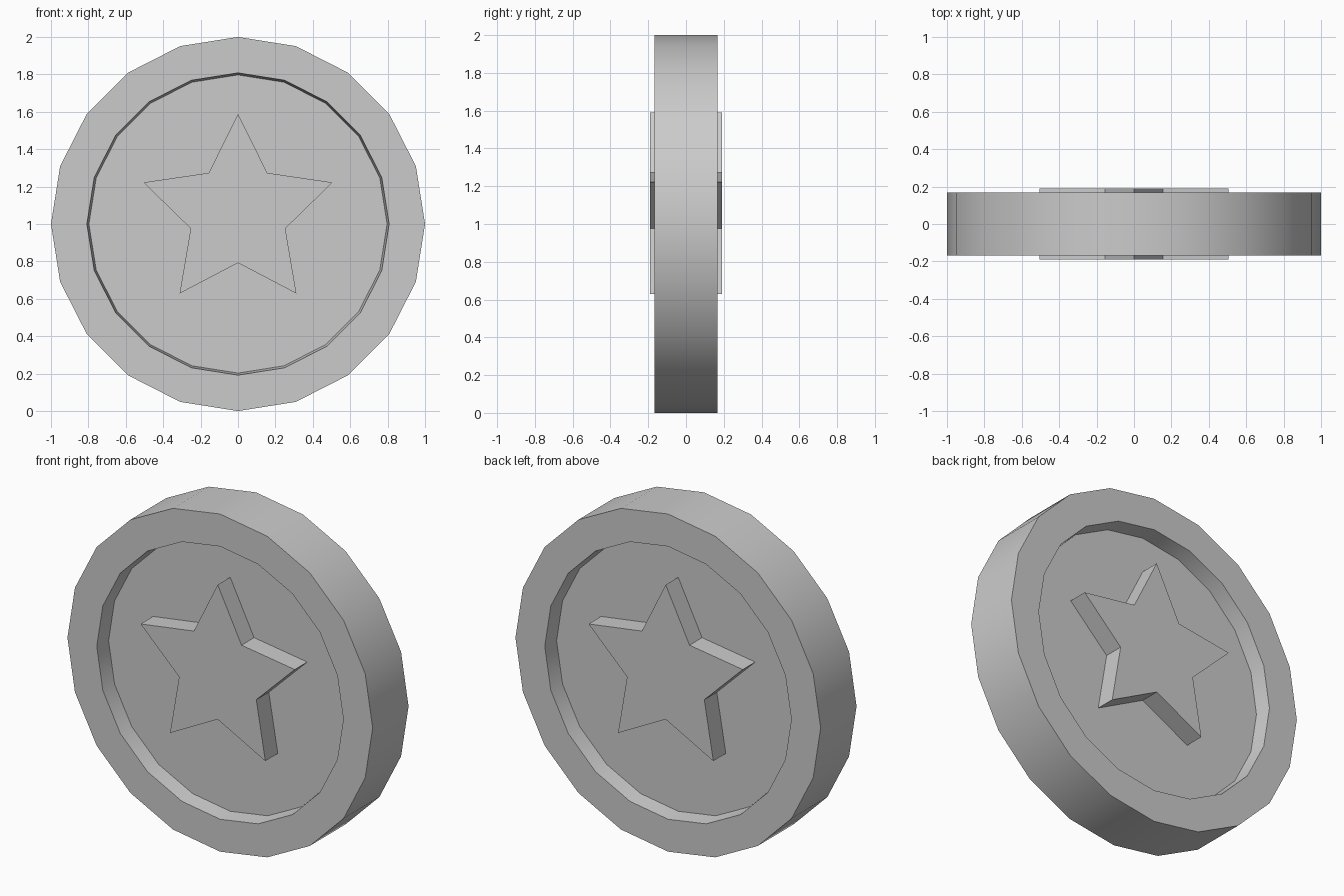
import bpy, bmesh
from math import sin, cos, pi, radians

if "Cube" in bpy.data.objects:
    bpy.data.objects.remove(bpy.data.objects["Cube"])


def ring(bm, n, radii, y, cz):
    """Closed loop of n points in the XZ plane, radii alternating, first point up."""
    return [bm.verts.new((radii[i % len(radii)] * sin(2 * pi * i / n), y,
                          cz + radii[i % len(radii)] * cos(2 * pi * i / n)))
            for i in range(n)]


def loft(name, n, sections, cz):
    """Skin a stack of (radii, y) sections and cap both ends."""
    bm = bmesh.new()
    rings = [ring(bm, n, radii, y, cz) for radii, y in sections]
    for a, b in zip(rings, rings[1:]):
        for i in range(n):
            j = (i + 1) % n
            bm.faces.new((a[i], a[j], b[j], b[i]))
    bm.faces.new(rings[0])
    bm.faces.new(rings[-1])
    bmesh.ops.recalc_face_normals(bm, faces=bm.faces)
    mesh = bpy.data.meshes.new(name)
    bm.to_mesh(mesh)
    bm.free()
    obj = bpy.data.objects.new(name, mesh)
    bpy.context.collection.objects.link(obj)
    return obj


HALF, FLOOR, STAR = 0.168, 0.073, 0.19

# Coin body: thick rim with a recessed face on both sides
body = loft("coin_body", 20, [((0.797,), -FLOOR), ((0.808,), -HALF), ((1.0,), -HALF),
                              ((1.0,), HALF), ((0.808,), HALF), ((0.797,), FLOOR)], 1.0)
bpy.context.view_layer.objects.active = body
body.select_set(True)
bpy.ops.object.shade_smooth_by_angle(angle=radians(30))

# Raised star on each face, slightly proud of the rim
for name, side in (("front_star", -1), ("back_star", 1)):
    loft(name, 10, [((0.531, 0.266), side * FLOOR), ((0.531, 0.266), side * STAR)], 1.058)
